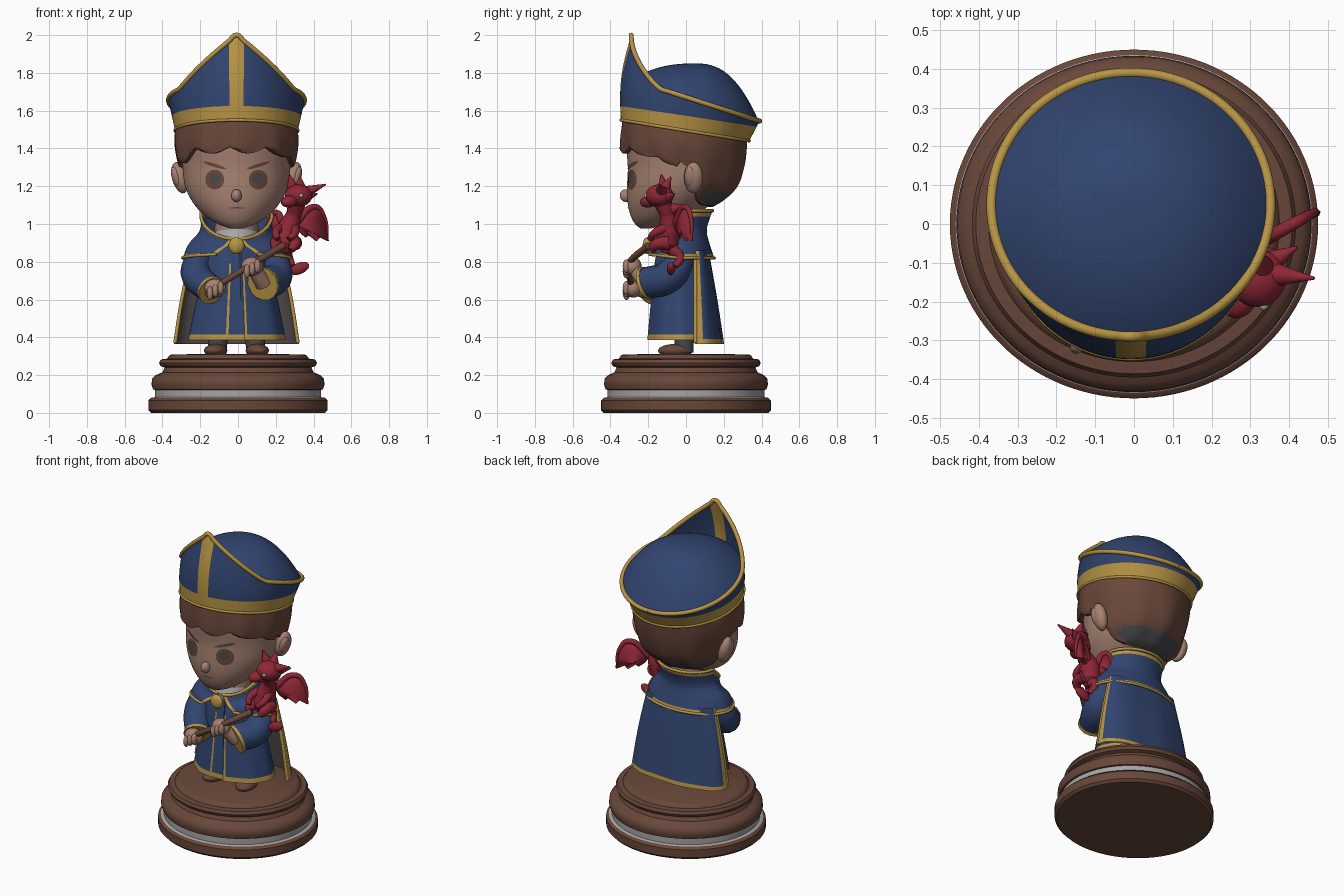
import bpy, bmesh, math
from math import sin, cos, pi, radians
from mathutils import Vector, Matrix, Euler

if "Cube" in bpy.data.objects:
    bpy.data.objects.remove(bpy.data.objects["Cube"])


def material(name, r, g, b):
    m = bpy.data.materials.new(name)
    m.use_nodes = True
    m.diffuse_color = (r, g, b, 1)
    node = next(n for n in m.node_tree.nodes if n.type == "BSDF_PRINCIPLED")
    node.inputs["Base Color"].default_value = (r, g, b, 1)
    node.inputs["Roughness"].default_value = .8
    return m


BLUE = material("navy cloth", .032, .06, .165)
GOLD = material("gold trim", .48, .3, .06)
BROWN = material("brown", .14, .063, .042)
SKIN = material("skin", .38, .22, .165)
RED = material("dragon red", .27, .02, .036)
PALE = material("pale grey", .38, .38, .38)
DARK = material("dark grey", .065, .065, .07)
LINING = material("cape lining", .09, .075, .075)
X0 = -.008


def finish(name, me, mats, angle=40):
    for m in mats:
        me.materials.append(m)
    me.shade_smooth()
    me.set_sharp_from_angle(angle=radians(angle))
    ob = bpy.data.objects.new(name, me)
    bpy.context.scene.collection.objects.link(ob)
    return ob


def span(a, b, n):
    return [a + (b - a) * i / n for i in range(n + 1)]


def grid(name, fn, us, vs, mats, rule=None):
    """Surface fn(u, v); rule(column, row, centre) picks the material."""
    bm = bmesh.new()
    rows = [[bm.verts.new(fn(u, v)) for u in us] for v in vs]
    for j in range(len(vs) - 1):
        for i in range(len(us) - 1):
            a, b = rows[j], rows[j + 1]
            f = bm.faces.new((a[i], a[i + 1], b[i + 1], b[i]))
            if rule:
                f.material_index = rule(i, j, f.calc_center_median())
    bmesh.ops.remove_doubles(bm, verts=bm.verts, dist=.00001)
    me = bpy.data.meshes.new(name)
    bm.to_mesh(me)
    bm.free()
    return finish(name, me, mats)


def prof(rows, t):
    """Smooth interpolation of rows (key, values...) at key t."""
    t = min(max(t, rows[0][0]), rows[-1][0])
    n = len(rows)
    k = max(i for i in range(n - 1) if rows[i][0] <= t)
    h = rows[k + 1][0] - rows[k][0]
    s = (t - rows[k][0]) / h

    def slope(i, c):
        a, b = rows[max(i - 1, 0)], rows[min(i + 1, n - 1)]
        return (b[c] - a[c]) / (b[0] - a[0])
    w = s * s * (3 - 2 * s)
    return [rows[k][c] * (1 - w) + rows[k + 1][c] * w
            + h * s * (1 - s) * ((1 - s) * slope(k, c) - s * slope(k + 1, c))
            for c in range(1, len(rows[0]))]


def ring(a, z, rx, yf, yb):
    """Point at angle a on an oval; angle zero is the front."""
    return (X0 + rx * sin(a), (yf + yb) / 2 - (yb - yf) / 2 * cos(a), z)


def ball(name, loc, size, mat, rot=(0, 0, 0)):
    bm = bmesh.new()
    mx = Matrix.Translation(loc) @ Euler(rot).to_matrix().to_4x4() @ Matrix.Diagonal((*size, 1))
    bmesh.ops.create_uvsphere(bm, u_segments=24, v_segments=14, radius=1, matrix=mx)
    me = bpy.data.meshes.new(name)
    bm.to_mesh(me)
    bm.free()
    return finish(name, me, [mat])


def tube(name, pts, mat):
    """Round tube through (x, y, z, radius) points."""
    cu = bpy.data.curves.new(name + "_path", "CURVE")
    cu.dimensions, cu.bevel_depth, cu.bevel_resolution = "3D", 1, 5
    cu.use_fill_caps = True
    sp = cu.splines.new("BEZIER")
    sp.bezier_points.add(len(pts) - 1)
    for bp, p in zip(sp.bezier_points, pts):
        bp.co, bp.radius = p[:3], p[3]
        bp.handle_left_type = bp.handle_right_type = "AUTO"
    tmp = bpy.data.objects.new(name + "_path", cu)
    bpy.context.scene.collection.objects.link(tmp)
    dg = bpy.context.evaluated_depsgraph_get()
    me = bpy.data.meshes.new_from_object(tmp.evaluated_get(dg))
    bpy.data.objects.remove(tmp)
    me.materials.clear()
    return finish(name, me, [mat], 50)


AROUND = span(-pi, pi, 112)

# Turned pedestal with a pale band
base = [(0, 0), (.46, 0), (.475, .015), (.475, .065), (.46, .08), (.44, .083), (.44, .122),
        (.45, .125), (.458, .15), (.455, .18), (.435, .2), (.4, .215), (.388, .24),
        (.41, .248), (.418, .265), (.408, .283), (.375, .287), (.365, .303), (.35, .31), (0, .312)]
grid("pedestal", lambda a, k: (base[k][0] * sin(a), -.947 * base[k][0] * cos(a), base[k][1]),
     AROUND, range(len(base)), [BROWN, PALE], lambda i, j, c: int(j in (4, 5)))

# Legs and shoes
for side, s in (("right", -1), ("left", 1)):
    x = X0 + s * .1
    tube(side + "_leg", [(x, -.01, .32, .05), (x, -.01, .5, .055)], DARK)
    ball(side + "_shoe", (x + s * .01, -.055, .33), (.06, .095, .035), BROWN, (0, 0, s * .2))

# Robe with recessed front panel
robe = [(.385, .26, -.205, .16), (.6, .215, -.185, .125), (.8, .17, -.165, .1), (.98, .11, -.12, .08)]


def robe_point(a, z):
    if z < .385:
        return ring(a, .4, 0, 0, 0)
    rx, yf, yb = prof(robe, z)
    k = .95 if abs(a) < .15 else 1 + .012 * sin(9 * a)
    return ring(a, z, rx * k, yf * k, yb * k)


grid("robe", robe_point, AROUND, [0, .385, .415] + span(.45, .98, 14), [BLUE, GOLD],
     lambda i, j, c: int(j == 1 or (i in (52, 59) and c.z < .8)))

# Cape with separate lining
cape = [(.365, .332, .2), (.6, .295, .165), (.86, .24, .12)]


def cape_point(a, z, inset=0):
    rx, yb = prof(cape, z)
    yb += .007 * sin(a * 7) * (.9 - z) - inset
    return (X0 - (rx - inset) * sin(a), .05 + (yb - .05) * max(cos(a), 0) ** .7, z)


sweep, heights = span(-pi / 2, pi / 2, 60), [.365, .39] + span(.42, .86, 12)
grid("cape", cape_point, sweep, heights, [BLUE, GOLD],
     lambda i, j, c: int(j == 0 or i < 3 or i > 56))
grid("cape_lining", lambda a, z: cape_point(a, z, .012), sweep[::-1], heights, [LINING])
for s in (-1, 1):
    tube("cape_edge", [(X0 + s * (prof(cape, z)[0] - .006), .05, z, .01) for z in (.37, .6, .84)], GOLD)

# Shoulder cape with standing collar
shoulder = [(0, .285, -.205, .15), (.3, .255, -.2, .125), (.6, .195, -.18, .11), (1, .188, -.17, .14)]


def shoulder_point(u, f):
    a = pi + u * (pi - .38 + .3 * f)
    c = max(0, cos(a) + .15) / 1.15
    z = .82 + f * (.25 - .15 * c) + .02 * (1 - f) * max(0, cos(a))
    return ring(a, z, *prof(shoulder, f))


grid("shoulder_cape", shoulder_point, span(-1, 1, 100), [0, .08] + span(.15, .95, 12) + [1],
     [BLUE, GOLD], lambda i, j, c: int(j in (0, 13) or i < 2 or i > 97))
tube("collar_edge", [(*shoulder_point(u, 1), .009) for u in span(-1, 1, 30)], GOLD)
tube("shoulder_edge", [(*shoulder_point(u, 0), .008) for u in span(-1, 1, 30)], GOLD)
ball("brooch", (X0, -.205, .885), (.042, .025, .045), GOLD)
tube("neck", [(X0, -.04, .88, .12), (X0, -.03, 1.1, .11)], SKIN)
tube("neckcloth", [(X0, -.05, .9, .13), (X0, -.04, .95, .12)], PALE)

# Sleeves, cuffs, hands
arms = {"right": [(-.18, -.01, .87, .07), (-.222, -.08, .74, .082), (-.14, -.215, .65, .075)],
        "left": [(.17, -.01, .87, .07), (.205, -.08, .73, .085), (.135, -.21, .685, .085)]}
hands = {"right": (-.12, -.28, .66), "left": (.075, -.28, .775)}
for side, pts in arms.items():
    tube(side + "_sleeve", pts, BLUE)
    end, hand = Vector(pts[-1][:3]), Vector(hands[side])
    tip = end + (end - Vector(pts[1][:3])).normalized() * .008
    back = end * 1.4 - tip * .4 + (end - tip)
    tube(side + "_cuff", [(*back, pts[-1][3] + .004), (*tip, pts[-1][3] + .006)], GOLD)
    tube(side + "_wrist", [(*end, .045), (*hand, .035)], SKIN)
    ball(side + "_hand", hand, (.058, .045, .05), SKIN)
    for k in (-1, 0, 1):
        ball(side + "_finger", hand + Vector((k * .028, -.035, k * .014 - .012)), (.017, .02, .036), SKIN)
tube("staff", [(-.165, -.285, .645, .02), (-.1, -.29, .68, .017), (.08, -.3, .79, .017),
               (.24, -.2, .885, .02)], BROWN)

# Head
head = [(.975, .03, -.24, -.19), (1, .1, -.27, -.09), (1.05, .175, -.295, .05), (1.12, .235, -.31, .15),
        (1.2, .272, -.312, .22), (1.3, .285, -.308, .26), (1.42, .29, -.315, .28), (1.54, .27, -.29, .27)]
grid("head", lambda a, z: ring(a, z, *prof(head, z)), AROUND, span(.975, 1.54, 28), [SKIN])
ball("nose", (X0, -.318, 1.15), (.028, .032, .034), SKIN, (.3, 0, 0))


def face_patch(name, x, z, w, h, tilt, lift, mat):
    """Thin plate that follows the face."""
    def point(a, r):
        dx, dz = r * w * cos(a), r * h * sin(a)
        px, pz = x + dx * cos(tilt) - dz * sin(tilt), z + dx * sin(tilt) + dz * cos(tilt)
        rx, yf, yb = prof(head, pz)
        return Vector(ring(math.asin(px / rx), pz, rx, yf, yb)) - Vector((0, lift, 0))
    grid(name, point, span(0, 2 * pi, 28), [1, .75, .5, .25, 0], [mat])


for side, s in (("right", -1), ("left", 1)):
    face_patch(side + "_eye", s * .115, 1.235, .05, .052, 0, .004, BROWN)
    face_patch(side + "_pupil", s * .113, 1.243, .03, .028, 0, .007, DARK)
    face_patch(side + "_brow", s * .115, 1.31, .062, .009, s * .3, .006, BROWN)
    ball(side + "_ear", (X0 + s * .3, .04, 1.245), (.04, .052, .085), SKIN, (-.1, s * .25, s * -.35))
    ball(side + "_ear_hollow", (X0 + s * .322, .02, 1.25), (.02, .03, .055), SKIN, (-.1, s * .25, s * -.35))
face_patch("mouth", 0, 1.085, .04, .004, 0, .004, BROWN)

# Hair with a jagged fringe
hair = [(1.07, .19, -.2, .12), (1.18, .272, -.3, .255), (1.3, .308, -.335, .305),
        (1.42, .33, -.345, .322), (1.56, .32, -.335, .33)]
hairline = [(0, 1.41), (.8, 1.4), (1.2, 1.35), (1.45, 1.34), (1.7, 1.28), (1.95, 1.13), (3.15, 1.09)]


def hair_point(a, v):
    low = prof(hairline, abs(a))[0]
    if abs(a) < 1.5:
        low -= .035 * abs(sin(5 * a + .6))
    z = low + max(v, 0) * (1.53 + .03 * cos(a) - low)
    puff = .007 * sin(10 * a + 1.2) * (1 - v) if v > 0 else -.004
    if v < 0:
        puff = -.045
    rx, yf, yb = prof(hair, z)
    return ring(a, z, rx + puff, yf - puff, yb + puff)


grid("hair", hair_point, AROUND, [-1] + span(0, 1, 16), [BROWN, DARK],
     lambda i, j, c: int(c.z < 1.17 and c.y > .1))

# Hat wall, rim and crown
def rim_point(a, r=1, z=None):
    if z is None:
        z = 1.655 + .11 * cos(a) + .235 * max(0, 1 - abs(a)) ** 1.2
    return Vector((X0 + .36 * r * sin(a), .05 - .34 * r * cos(a), z))


def hat_point(a, v):
    low = Vector(ring(a, 1.495 + .055 * cos(a), .325, -.345, .335))
    top = rim_point(a)
    t = v if v <= 0 else .075 / (top.z - low.z) * (1 - v) + v
    if v < 0:
        t = 0
    p = low.lerp(top, t)
    p.y -= .025 * sin(pi * t) * max(0, cos(a))
    return p


def crown_point(a, r):
    edge = 1.655 + .11 * cos(a)
    return rim_point(a, r * .985, edge + (1.85 - edge) * (1 - r ** 2.5))


# Band is the first row, the front stripe four columns
grid("hat_wall", hat_point, AROUND, [0, .0001] + span(.08, 1, 12), [BLUE, GOLD],
     lambda i, j, c: int(j == 0 or 54 <= i <= 57))
tube("hat_rim", [(*rim_point(a), .013) for a in AROUND[::2]], GOLD)
tube("hat_lower_edge", [(*hat_point(a, 0), .008) for a in AROUND[::2]], GOLD)
grid("hat_crown", crown_point, AROUND, span(1, 0, 16), [BLUE])

# Small dragon: body, head, limbs
tube("dragon_body", [(.25, -.1, .85, .03), (.25, -.1, .9, .062), (.265, -.09, .97, .06),
                     (.295, -.1, 1.05, .04), (.315, -.13, 1.13, .05)], RED)
tube("dragon_tail", [(.25, -.08, .87, .035), (.27, -.03, .82, .022), (.29, -.06, .775, .016)], RED)
ball("dragon_tail_tip", (.325, -.08, .765), (.055, .022, .03), RED, (0, -.4, 0))
ball("dragon_head", (.32, -.14, 1.15), (.072, .075, .06), RED, (0, 0, -.5))
ball("dragon_snout", (.272, -.195, 1.12), (.042, .052, .032), RED, (.2, 0, -.6))
spikes = [((.29, -.12, 1.19), (.272, -.13, 1.26)), ((.33, -.11, 1.19), (.33, -.08, 1.25)),
          ((.36, -.13, 1.17), (.465, -.14, 1.21)), ((.35, -.1, 1.14), (.42, -.06, 1.16)),
          ((.31, -.07, 1.08), (.33, -.02, 1.1))]
for a, b in spikes:
    tube("dragon_horn", [(*a, .032), (*b, .004)], RED)
for p in ((.335, -.212, 1.15), (.262, -.165, 1.155)):
    ball("dragon_eye", p, (.011, .011, .011), PALE)
for s in (-1, 1):
    tube("dragon_arm", [(.26 + s * .04, -.11, .98, .025), (.25 + s * .05, -.17, .95, .02),
                        (.24 + s * .03, -.19, .92, .016)], RED)
    tube("dragon_leg", [(.255 + s * .045, -.09, .9, .04), (.25 + s * .05, -.16, .89, .03),
                        (.24 + s * .04, -.18, .86, .018)], RED)

# Dragon wings: scalloped membrane with a bony leading edge
wings = {"left": [(.3, -.06, 1.0), (.41, 0, 1.09), (.455, .025, 1.04), (.475, .03, .91), (.445, .015, .945),
                  (.415, 0, .91), (.39, -.01, .955), (.36, -.03, .93), (.33, -.05, .96)],
         "right": [(.24, -.06, .98), (.2, -.02, 1.06), (.165, 0, 1.01), (.14, .01, .93), (.17, 0, .95),
                   (.19, -.02, .9), (.22, -.04, .92)]}
for side, pts in wings.items():
    me = bpy.data.meshes.new("wing")
    me.from_pydata(pts, [], [(0, k, k + 1) for k in range(1, len(pts) - 1)])
    wing = finish("dragon_" + side + "_wing", me, [RED])
    mod = wing.modifiers.new("thickness", "SOLIDIFY")
    mod.thickness, mod.offset = .016, 0
    tube("dragon_" + side + "_wing_bone", [(*p, r) for p, r in zip(pts, (.02, .016, .012, .006))], RED)
